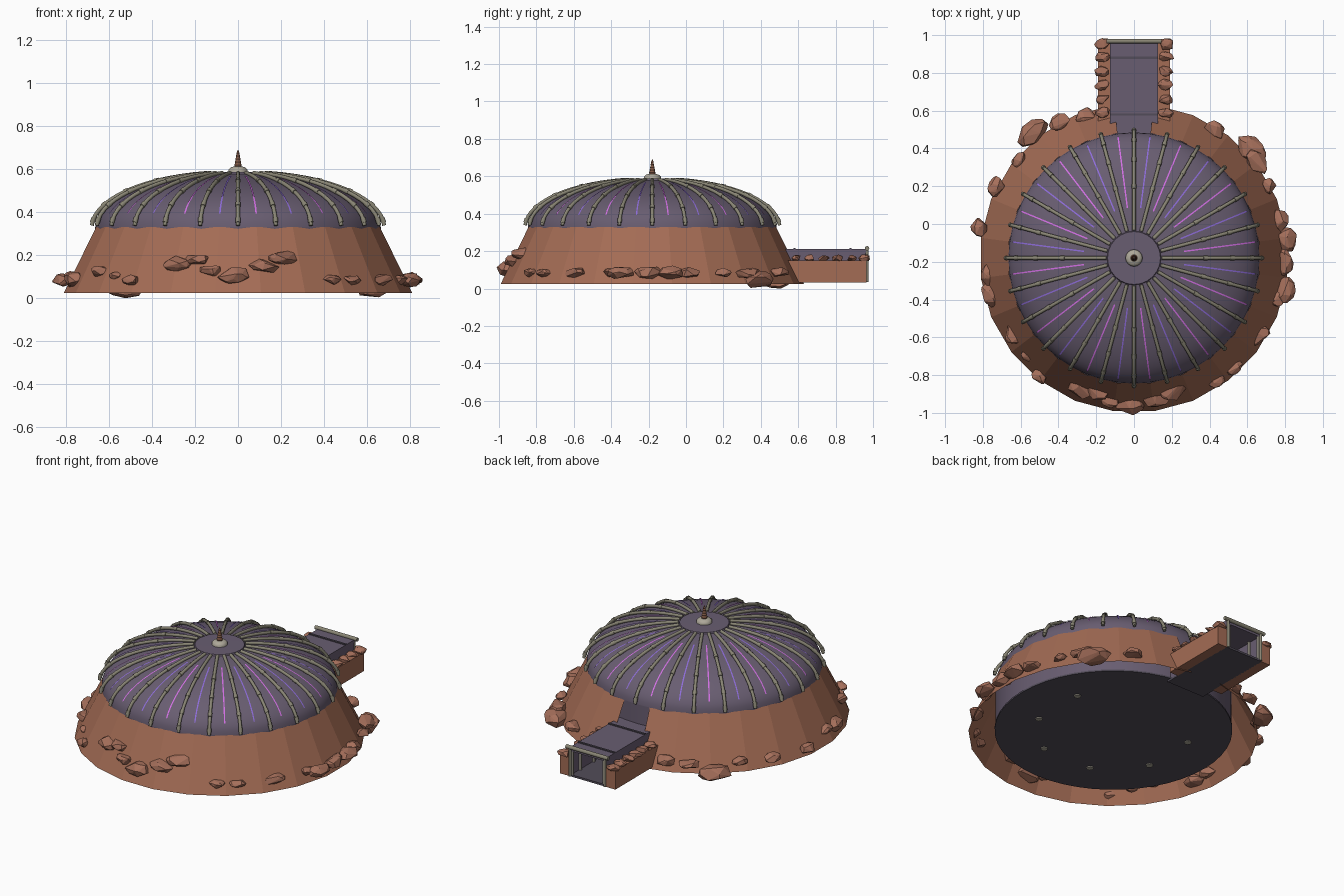
import bpy, bmesh, math, random
from math import sin, cos, pi, radians
from mathutils import Vector, Matrix

random.seed(4)
cube = bpy.data.objects.get("Cube")
if cube:
    bpy.data.objects.remove(cube, do_unlink=True)


def material(name, r, g, b):
    m = bpy.data.materials.new(name)
    m.use_nodes = True
    m.diffuse_color = (r, g, b, 1)
    m.node_tree.nodes["Principled BSDF"].inputs["Base Color"].default_value = (r, g, b, 1)
    return m


CLAY = material("red clay", .37, .15, .09)
ROCK = material("red rock", .38, .16, .105)
PURPLE = material("dusky purple", .14, .11, .165)
DARK = material("dark floor", .085, .073, .1)
STEEL = material("weathered steel", .25, .235, .175)
PALE = material("pale steel", .42, .39, .32)
RUST = material("rusty spire", .22, .1, .06)
PINK = material("pink glow", .65, .16, .78)
VIOLET = material("violet glow", .27, .15, .7)

CENTRE = Vector((0, -.18, 0))   # axis of the dome
DOME_R, DOME_Z, DOME_H = .665, .33, .255


def finish(bm, name, mats, smooth=False):
    me = bpy.data.meshes.new(name)
    bm.to_mesh(me)
    bm.free()
    ob = bpy.data.objects.new(name, me)
    bpy.context.collection.objects.link(ob)
    for m in mats if isinstance(mats, list) else [mats]:
        me.materials.append(m)
    if smooth:
        bpy.ops.object.select_all(action='DESELECT')
        ob.select_set(True)
        bpy.context.view_layer.objects.active = ob
        bpy.ops.object.shade_smooth_by_angle(angle=radians(45))
    return ob


def add_box(bm, x0, x1, y0, y1, z0, z1):
    size = Matrix.Diagonal((x1 - x0, y1 - y0, z1 - z0, 1))
    mid = Matrix.Translation(((x0 + x1) / 2, (y0 + y1) / 2, (z0 + z1) / 2))
    bmesh.ops.create_cube(bm, size=1, matrix=mid @ size)


def boxes(name, mat, *specs):
    bm = bmesh.new()
    for s in specs:
        add_box(bm, *s)
    return finish(bm, name, mat)


def lathe(name, mat, profile, sides, smooth=True, turn=0):
    """Spin (radius, height) points round the dome axis."""
    bm = bmesh.new()
    rings = []
    for r, z in profile:
        if r == 0:
            rings.append([bm.verts.new(CENTRE + Vector((0, 0, z)))] * sides)
        else:
            rings.append([bm.verts.new(CENTRE + Vector((r * cos(a), r * sin(a), z)))
                          for a in (turn + 2 * pi * i / sides for i in range(sides))])
    for lo, hi in zip(rings, rings[1:]):
        for i in range(sides):
            j = (i + 1) % sides
            bm.faces.new(dict.fromkeys((lo[i], lo[j], hi[j], hi[i])))
    return finish(bm, name, mat, smooth)


def add_tube(bm, points, radius, sides=10):
    """Sweep a round section along a path lying in a vertical plane."""
    rings = []
    for i, p in enumerate(points):
        d = (points[min(i + 1, len(points) - 1)] - points[max(i - 1, 0)]).normalized()
        u = d.orthogonal() if abs(d.z) > .999 else d.cross(Vector((0, 0, 1)))
        u.normalize()
        v = d.cross(u)
        rings.append([bm.verts.new(p + radius * (cos(a) * u + sin(a) * v))
                      for a in (2 * pi * k / sides for k in range(sides))])
    for lo, hi in zip(rings, rings[1:]):
        for k in range(sides):
            j = (k + 1) % sides
            bm.faces.new((lo[k], lo[j], hi[j], hi[k]))
    bm.faces.new(rings[0][::-1])
    bm.faces.new(rings[-1])


def dome_point(angle, t, lift=0):
    """Point on the dome: t is 0 at the rim and pi/2 at the crown."""
    r = (DOME_R + lift) * cos(t)
    return CENTRE + Vector((r * cos(angle), r * sin(angle), DOME_Z + (DOME_H + lift) * sin(t)))


# Dome shell, drum wall and floor
arc = [(DOME_R * cos(t), DOME_Z + DOME_H * sin(t)) for t in (pi / 2 * i / 16 for i in range(16))]
lathe("dome", PURPLE, arc + [(0, DOME_Z + DOME_H)], 48)
lathe("crown_plate", PURPLE, [(.145, .575), (.14, .587), (0, .588)], 24)
lathe("drum_wall", PURPLE, [(DOME_R, .05), (DOME_R, DOME_Z)], 48)
lathe("floor", DARK, [(0, .045), (.67, .045), (.67, .055), (0, .055)], 48)

# Clay berm: an open skirt with one panel left out for the passage
berm = lathe("berm", CLAY, [(.818, .024), (.667, .33)], 24, False, pi / 24)
bm = bmesh.new()
bm.from_mesh(berm.data)
gap = max(bm.faces, key=lambda f: f.calc_center_median().y)
bmesh.ops.delete(bm, geom=[gap], context='FACES')
bm.to_mesh(berm.data)
bm.free()

# Ribs with collars, standing further off the dome near the rim
bm = bmesh.new()
for k in range(24):
    a = 2 * pi * k / 24
    path = [dome_point(a, .03 + 1.32 * i / 14, .016 - .012 * i / 14) for i in range(15)]
    add_tube(bm, path, .0095)
    for i in range(1, 12, 3):
        along = (path[i + 1] - path[i - 1]).normalized() * .012
        add_tube(bm, [path[i] - along, path[i] + along], .012)
finish(bm, "ribs", STEEL, True)

# Glowing strips between the ribs
bm = bmesh.new()
for k in range(24):
    a = 2 * pi * (k + .5) / 24
    side = Vector((-sin(a), cos(a), 0)) * .0036
    pts = [dome_point(a, .25 + .91 * i / 8, .004) for i in range(9)]
    rows = [(bm.verts.new(p - side), bm.verts.new(p + side)) for p in pts]
    for lo, hi in zip(rows, rows[1:]):
        bm.faces.new((lo[0], lo[1], hi[1], hi[0])).material_index = k % 2
finish(bm, "glow_strips", [PINK, VIOLET], True)

# Finial: pale boss and ringed spire
lathe("finial_boss", PALE, [(.045, .585), (.045, .598), (.035, .608), (.018, .613), (0, .613)], 16)
spire = [(.018, .608)]
for i in range(5):
    r, z = .016 - .0026 * i, .615 + .014 * i
    spire += [(r, z), (r + .002, z + .005), (r - .001, z + .01)]
lathe("finial_spire", RUST, spire + [(0, .693)], 12)

# Pillar feet under the floor, none in front of the passage
bm = bmesh.new()
for k in range(8):
    a = pi / 8 + k * pi / 4
    if sin(a) < .9:
        foot = CENTRE + Vector((.44 * cos(a), .44 * sin(a), .045))
        bmesh.ops.create_cone(bm, cap_ends=True, segments=10, radius1=.02, radius2=.02,
                              depth=.012, matrix=Matrix.Translation(foot))
finish(bm, "pillar_feet", PALE)

# Passage
boxes("passage_walls", PURPLE, *[(s - .006, s + .006, .47, .96, .04, .195) for s in (-.12, .12)])
boxes("passage_roof", PURPLE, (-.126, .126, .475, .965, .19, .211))
boxes("roof_seams", DARK, *[(-.126, .126, y - .006, y + .006, .2, .217) for y in (.58, .88)])
boxes("passage_floor", DARK, (-.13, .13, .45, .965, .033, .045))
boxes("passage_banks", CLAY, (-.19, -.126, .54, .965, .033, .15), (.126, .19, .54, .965, .033, .15))
boxes("passage_frames", PALE, *[(s - .006, s + .006, y - .006, y + .006, .045, .19)
                                for s in (-.108, .108) for y in (.62, .75, .88, .96)])
bm = bmesh.new()
add_tube(bm, [Vector((-.145, .968, .215)), Vector((.145, .968, .215))], .012)
for s in (-.12, .12):
    add_tube(bm, [Vector((s, .968, .035)), Vector((s, .968, .21))], .008)
finish(bm, "entrance_frame", STEEL, True)


def add_rock(bm, x, y, z, size, flat):
    """Faceted boulder: hull of random points on a squashed ball."""
    turn = Matrix.Rotation(math.atan2(y - CENTRE.y, x), 3, 'Z')
    verts = []
    for _ in range(26):
        d = Vector([random.gauss(0, 1) for _ in range(3)]).normalized() * random.uniform(.92, 1.08)
        d = turn @ Vector((d.x * .8, d.y * 1.1, d.z * flat)) * size
        verts.append(bm.verts.new(Vector((x, y, z)) + d))
    hull = bmesh.ops.convex_hull(bm, input=verts)
    loose = {g for g in hull["geom_interior"] + hull["geom_unused"] if isinstance(g, bmesh.types.BMVert)}
    bmesh.ops.delete(bm, geom=list(loose), context='VERTS')


# Boulders on the berm: x, y, size in hundredths; height follows the slope
BOULDERS = [(-53, 48, 8), (62, 39, 8), (65, 33, 6), (-73, 20, 5), (-82, -2, 5), (-77, -27, 5),
            (-76, -37, 6), (-64, -59, 5), (-57, -70, 3), (-50, -81, 4), (-28, -87, 6), (-19, -89, 5),
            (-12, -93, 5), (-2, -95, 7), (12, -92, 6), (21, -88, 6), (44, -83, 4), (53, -76, 4),
            (67, -59, 5), (76, -40, 4), (80, -35, 6), (80, -20, 6), (81, -8, 6), (78, 2, 5),
            (72, 20, 4), (43, 50, 5), (-40, 54, 5), (-26, 57, 5), (-61, 34, 4)]
bm = bmesh.new()
for x, y, s in BOULDERS:
    x, y, s = x / 100, y / 100, s / 100
    r = math.hypot(x, y - CENTRE.y)
    z = .045 if s > .07 else max(.024 + (.81 - r) * 2.06, .085)
    add_rock(bm, x, y, z, s * 1.1, .55)
finish(bm, "berm_boulders", ROCK)

# Stones along both banks of the passage
bm = bmesh.new()
for s in (-1, 1):
    for i in range(6):
        add_rock(bm, s * .168, .59 + .073 * i, .162, .043 if i == 5 and s > 0 else .038, .5)
finish(bm, "bank_stones", ROCK)
